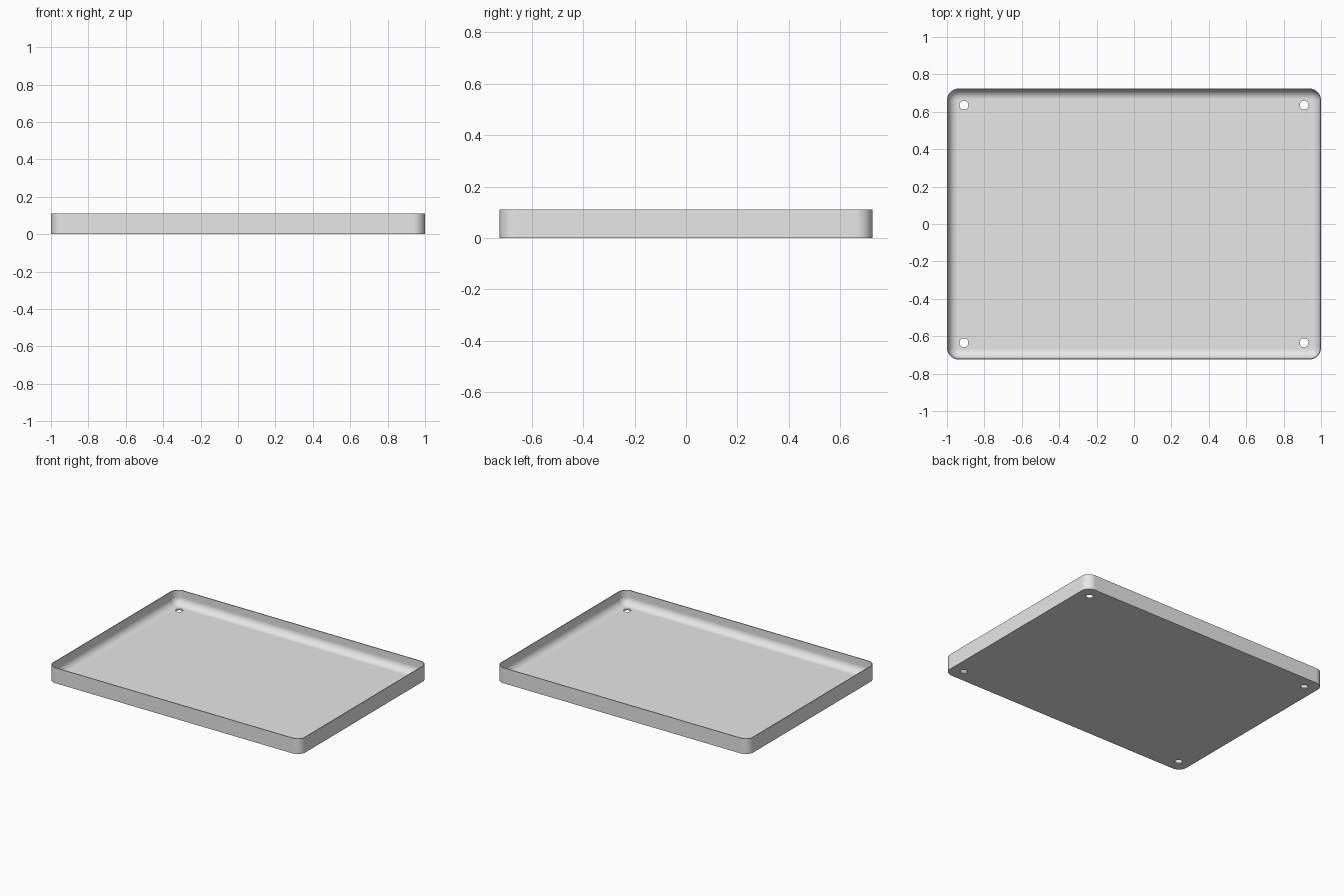
import bpy, bmesh
from math import sin, cos, pi, radians

if "Cube" in bpy.data.objects:
    bpy.data.objects.remove(bpy.data.objects["Cube"])

HALF_X, HALF_Y, HEIGHT = 1.0, 0.725, 0.11
CORNER, WALL, FLOOR, FILLET = 0.062, 0.006, 0.01, 0.052
HOLE_X, HOLE_Y, HOLE_R = 0.91, 0.635, 0.024
CORNER_STEPS, FILLET_STEPS = 12, 10

grey = bpy.data.materials.new("light grey")
grey.use_nodes = True
grey.diffuse_color = (0.8, 0.8, 0.8, 1)
grey.node_tree.nodes["Principled BSDF"].inputs["Base Color"].default_value = (0.8, 0.8, 0.8, 1)


def rounded_loop(bm, inset, z):
    """Ring of vertices around a rounded rectangle, moved inward by inset."""
    r = CORNER - inset
    ring = []
    for quarter, (sx, sy) in enumerate(((1, 1), (-1, 1), (-1, -1), (1, -1))):
        for i in range(CORNER_STEPS + 1):
            a = (quarter + i / CORNER_STEPS) * pi / 2
            ring.append(bm.verts.new((sx * (HALF_X - CORNER) + r * cos(a),
                                      sy * (HALF_Y - CORNER) + r * sin(a), z)))
    return ring


def finish(bm, name):
    bmesh.ops.recalc_face_normals(bm, faces=bm.faces)
    mesh = bpy.data.meshes.new(name)
    bm.to_mesh(mesh)
    bm.free()
    mesh.materials.append(grey)
    obj = bpy.data.objects.new(name, mesh)
    bpy.context.collection.objects.link(obj)
    return obj


# Tray shell: wall profile from outer foot, over the rim, down the inner fillet
profile = [(0, 0), (0, HEIGHT), (WALL, HEIGHT)]
for i in range(FILLET_STEPS + 1):
    a = i / FILLET_STEPS * pi / 2
    profile.append((WALL + FILLET * (1 - cos(a)), FLOOR + FILLET * (1 - sin(a))))

bm = bmesh.new()
rings = [rounded_loop(bm, inset, z) for inset, z in profile]
for low, high in zip(rings, rings[1:]):
    for i in range(len(low)):
        j = (i + 1) % len(low)
        bm.faces.new((low[i], low[j], high[j], high[i]))
bm.faces.new(rings[0])
bm.faces.new(rings[-1])
tray = finish(bm, "tray")

# Four corner holes through the floor
bm = bmesh.new()
for sx in (-1, 1):
    for sy in (-1, 1):
        drill = bmesh.ops.create_cone(bm, cap_ends=True, segments=32, radius1=HOLE_R,
                                      radius2=HOLE_R, depth=0.1)
        bmesh.ops.translate(bm, verts=drill["verts"], vec=(sx * HOLE_X, sy * HOLE_Y, 0))
cutter = finish(bm, "hole_cutter")
cutter.hide_render = True

cut = tray.modifiers.new("holes", "BOOLEAN")
cut.operation, cut.solver, cut.object = "DIFFERENCE", "EXACT", cutter
bpy.ops.object.select_all(action="DESELECT")
tray.select_set(True)
bpy.context.view_layer.objects.active = tray
bpy.ops.object.modifier_apply(modifier=cut.name)
bpy.data.objects.remove(cutter)

# Smooth fillets and corners, keep flats flat and rims sharp
bpy.ops.object.shade_smooth_by_angle(angle=radians(30))
weighted = tray.modifiers.new("flat_faces", "WEIGHTED_NORMAL")
weighted.keep_sharp = True
